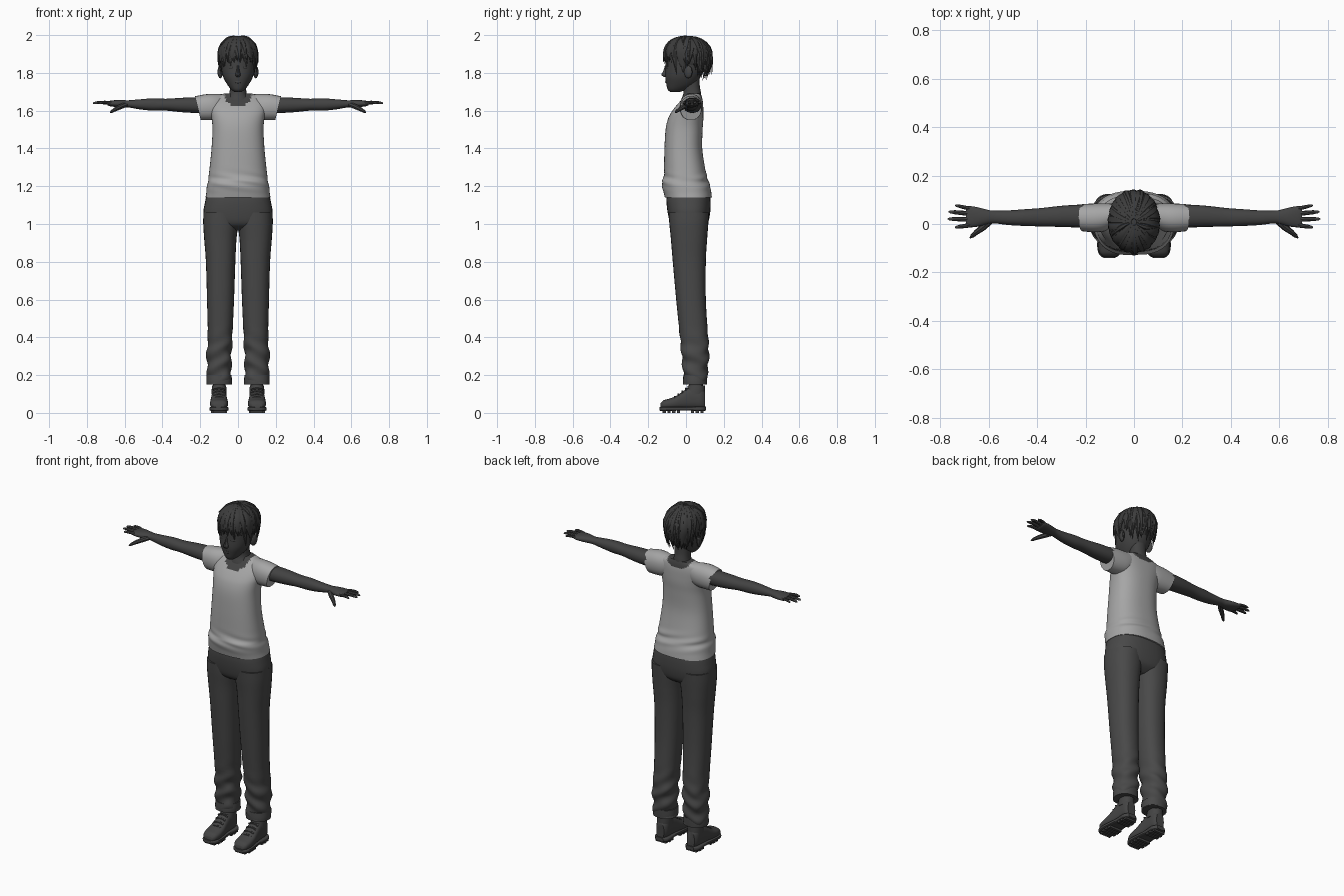
import bpy, bmesh, math, random
from mathutils import Vector

if "Cube" in bpy.data.objects:
    bpy.data.objects.remove(bpy.data.objects["Cube"])

random.seed(4)


def material(name, v):
    m = bpy.data.materials.new(name)
    m.diffuse_color = (v, v, v, 1)
    m.use_nodes = True
    m.node_tree.nodes["Principled BSDF"].inputs["Base Color"].default_value = m.diffuse_color
    return m


SKIN = material("dark_skin", 0.055)
HAIR = material("hair_charcoal", 0.045)
SHIRT = material("shirt_light_grey", 0.38)
PANTS = material("trouser_grey", 0.066)
SHOE = material("shoe_grey", 0.058)


def bridge(bm, rings):
    """Skin a list of point rings and cap both ends."""
    vs = [[bm.verts.new(p) for p in r] for r in rings]
    n = len(vs[0])
    for a, b in zip(vs, vs[1:]):
        for i in range(n):
            j = (i + 1) % n
            bm.faces.new((a[i], a[j], b[j], b[i]))
    bm.faces.new(vs[0])
    bm.faces.new(vs[-1])


def finish(name, bm, mats, mirror=False, paint=None, angle=40):
    bmesh.ops.recalc_face_normals(bm, faces=bm.faces)
    if paint:
        for f in bm.faces:
            f.material_index = paint(f.calc_center_median())
    me = bpy.data.meshes.new(name)
    bm.to_mesh(me)
    bm.free()
    ob = bpy.data.objects.new(name, me)
    bpy.context.collection.objects.link(ob)
    for m in mats:
        me.materials.append(m)
    bpy.ops.object.select_all(action='DESELECT')
    ob.select_set(True)
    bpy.context.view_layer.objects.active = ob
    bpy.ops.object.shade_smooth_by_angle(angle=math.radians(angle))
    if mirror:
        ob.modifiers.new("mirror", 'MIRROR').use_mirror_merge = False
    return ob


def spline(rows, sub):
    """Catmull-Rom resampling of section rows."""
    out = []
    for i in range(len(rows) - 1):
        p = [rows[max(0, min(len(rows) - 1, i + k))] for k in (-1, 0, 1, 2)]
        for s in range(sub):
            t = s / sub
            out.append([0.5 * (2 * b + (c - a) * t + (2 * a - 5 * b + 4 * c - d) * t * t
                               + (3 * b - a - 3 * c + d) * t ** 3) for a, b, c, d in zip(*p)])
    return out + [list(rows[-1])]


def loft(name, rows, mats, axis='z', n=24, sub=4, e=2.2, mirror=False, tweak=None, paint=None):
    """Rows are (position, low a, high a, low b, high b) along the axis."""
    rings = []
    for t, a0, a1, b0, b1 in spline(rows, sub):
        ring = []
        for k in range(n):
            c, s = math.cos(2 * math.pi * k / n), math.sin(2 * math.pi * k / n)
            a = (a0 + a1) / 2 + (a1 - a0) / 2 * math.copysign(abs(c) ** (2 / e), c)
            b = (b0 + b1) / 2 + (b1 - b0) / 2 * math.copysign(abs(s) ** (2 / e), s)
            p = Vector({'z': (a, b, t), 'x': (t, a, b), 'y': (a, t, b)}[axis])
            ring.append(tweak(p) if tweak else p)
        rings.append(ring)
    bm = bmesh.new()
    bridge(bm, rings)
    return finish(name, bm, mats, mirror, paint)


def tube(bm, pts, widths, thicks, normals, n=6):
    """Tapered strip or finger along a path."""
    pts = [Vector(p) for p in pts]
    rings = []
    for i, p in enumerate(pts):
        d = (pts[min(i + 1, len(pts) - 1)] - pts[max(i - 1, 0)]).normalized()
        side = d.cross(Vector(normals[i])).normalized()
        up = side.cross(d)
        rings.append([p + side * widths[i] * math.cos(2 * math.pi * k / n)
                      + up * thicks[i] * math.sin(2 * math.pi * k / n) for k in range(n)])
    bridge(bm, rings)


def sym(rows):
    return [(z, -x, x, a, b) for z, x, a, b in rows]


# --- shirt with open neckline ---
def neckline(c):
    depth = 0.075 if c.y < 0.03 else 0.045
    return int((c.x / 0.074) ** 2 + ((c.z - 1.695) / depth) ** 2 < 1)


def shirt_folds(p):
    f = 0.003 * math.exp(-((p.z - 1.23) / 0.04) ** 2)
    return p + Vector((0, f * math.sin(p.z * 120 + p.x * 25), 0))


loft("shirt_body", sym([
    (1.14, .172, -.112, .137), (1.165, .168, -.118, .134), (1.20, .165, -.127, .128),
    (1.225, .158, -.127, .118), (1.25, .156, -.117, .112), (1.30, .15, -.116, .10),
    (1.40, .14, -.114, .086), (1.50, .135, -.108, .088), (1.56, .14, -.094, .092),
    (1.60, .148, -.072, .092), (1.64, .15, -.04, .09), (1.67, .13, -.01, .085),
    (1.69, .075, .005, .078)]), [SHIRT, SKIN], n=64, sub=5, e=2.4,
    tweak=shirt_folds, paint=neckline)
loft("shirt_sleeve", [
    (.065, .01, .08, 1.60, 1.686), (.12, -.025, .085, 1.56, 1.688),
    (.17, -.034, .085, 1.55, 1.687), (.228, -.03, .082, 1.55, 1.676)],
    [SHIRT], 'x', mirror=True,
    tweak=lambda p: p - Vector((max(0, 1.675 - p.z) * 0.25, 0, 0)))

# --- trousers ---
def leg_folds(p):
    f = 0.0045 * max(0, min(1, (0.48 - p.z) / 0.15))
    return p + Vector((f * math.sin(p.z * 62 + p.y * 30), f * math.sin(p.z * 75 + p.x * 45), 0))


loft("trouser_hips", sym([
    (.965, .09, -.03, .07), (.985, .14, -.065, .10), (1.01, .172, -.085, .118),
    (1.06, .183, -.097, .128), (1.11, .176, -.103, .13), (1.145, .168, -.103, .128)]),
    [PANTS], n=32, e=2.5)
loft("trouser_leg", [
    (.153, .035, .165, -.012, .108), (.18, .036, .163, -.012, .11), (.25, .036, .164, -.018, .117),
    (.32, .034, .166, -.024, .121), (.40, .030, .160, -.032, .117), (.60, .021, .164, -.052, .105),
    (.80, .014, .170, -.070, .105), (.92, .008, .179, -.080, .112), (1.0, -.002, .184, -.088, .118),
    (1.06, -.002, .183, -.092, .122)], [PANTS], n=28, sub=8, e=2.3, mirror=True, tweak=leg_folds)
loft("trouser_cuff", [
    (.15, .033, .167, -.015, .111), (.17, .032, .168, -.016, .112), (.20, .034, .166, -.014, .113)],
    [PANTS], mirror=True)

# --- neck, head and face ---
loft("neck", sym([
    (1.60, .07, -.03, .07), (1.65, .062, -.028, .08), (1.69, .046, -.014, .08),
    (1.73, .043, -.012, .073), (1.79, .045, -.01, .072)]), [SKIN])
loft("head", sym([
    (1.70, .02, -.085, -.03), (1.712, .036, -.097, .005), (1.74, .058, -.104, .05),
    (1.78, .079, -.110, .078), (1.83, .09, -.108, .10), (1.88, .092, -.106, .11),
    (1.94, .078, -.082, .098), (1.975, .04, -.04, .06)]), [SKIN], n=32)
loft("nose", sym([
    (1.84, .005, -.112, -.09), (1.81, .009, -.121, -.09), (1.79, .014, -.131, -.09),
    (1.777, .008, -.115, -.09)]), [SKIN], n=10, e=2)
bm = bmesh.new()
tube(bm, [(x * .02, -.1055 + .006 * x * x, 1.752) for x in (-1, -.5, 0, .5, 1)],
     [.002, .006, .007, .006, .002], [.002, .004, .005, .004, .002], [(0, -1, 0)] * 5, 8)
finish("lips", bm, [SKIN])
bm = bmesh.new()
ex = [.022, .032, .042, .052, .062]
tube(bm, [(x, -.004 - .104 * math.sqrt(1 - (x / .09) ** 2), 1.826) for x in ex],
     [.001, .006, .008, .006, .001], [.001, .003, .004, .003, .001], [(.3, -1, 0)] * 5, 8)
finish("eye", bm, [HAIR], mirror=True)
bm = bmesh.new()
bmesh.ops.create_uvsphere(bm, u_segments=12, v_segments=8, radius=1)
for v in bm.verts:
    v.co = Vector((.094 + .013 * v.co.x + .006 * v.co.y, .012 + .022 * v.co.y, 1.805 + .034 * v.co.z))
finish("ear", bm, [SKIN], mirror=True)

# --- hair: scalp cap and layered locks ---
ZC, RX, RY, RZ, YC = 1.885, .102, .125, .109, .008
bm = bmesh.new()
bmesh.ops.create_uvsphere(bm, u_segments=32, v_segments=20, radius=1)
for v in bm.verts:
    v.co = Vector((RX * .97 * v.co.x, YC + RY * .96 * v.co.y, ZC + RZ * .98 * v.co.z))
low = [v for v in bm.verts if v.co.z < (1.875 if v.co.y < -.03 else 1.80)]
bmesh.ops.delete(bm, geom=low, context='VERTS')
finish("hair_cap", bm, [HAIR])


def lock(bm, phi, zend, w, lift, flick, twist, steps=9):
    q = 0.17
    total = q + ZC - zend if zend < ZC else q * math.acos((zend - ZC) / RZ) * 2 / math.pi
    back = max(0, math.sin(phi))
    pts, ns, ws, ts = [], [], [], []
    for i in range(steps + 1):
        t = i / steps
        s = 0.012 + t * (total - 0.012)
        if s < q:
            h, z = math.sin(s / q * math.pi / 2), ZC + RZ * math.cos(s / q * math.pi / 2)
        else:
            h, z = 1 - (7 + 8 * back) * (s - q) ** 2, ZC - (s - q)
        h = h * (1 + lift) + flick * t ** 4
        a = phi + twist * (t - .6)
        pts.append((RX * h * math.cos(a), YC + RY * h * math.sin(a), z + .004 * math.sin(3 * t)))
        ns.append((math.cos(a) * h, math.sin(a) * h, max(.05, (z - ZC) / RZ)))
        taper = min(1, .25 + 1.8 * t) * min(1, (1 - t) * 2.2 + .03)
        ws.append(w * taper)
        ts.append(.009 * taper + .0005)
    tube(bm, pts, ws, ts, ns)


bm = bmesh.new()
for layer in range(3):
    for k in range(22):
        phi = 2 * math.pi * (k + layer / 3) / 22
        d = abs((math.degrees(phi) + 90 + 180) % 360 - 180)  # degrees away from the face
        if d < 50:
            zend = 1.835
        elif d < 75:
            zend = 1.80
        elif d < 120:
            zend = 1.825
        else:
            zend = 1.765
        zend += random.uniform(-.012, .02) + layer * .012
        lock(bm, phi, zend, random.uniform(.019, .026), -.02 + .015 * layer,
             random.uniform(-.02, .05), random.uniform(-.35, .35))
for phi, zend in ((3.5, 1.94), (-.3, 1.95), (1.3, 1.79), (1.9, 1.79)):  # loose wisps
    lock(bm, phi, zend, .012, .02, .16, .3)
finish("hair_locks", bm, [HAIR], angle=35)

# --- arms and hands ---
loft("arm", [
    (.12, -.01, .08, 1.59, 1.668), (.22, -.014, .08, 1.588, 1.670), (.30, -.012, .075, 1.592, 1.668),
    (.38, -.01, .066, 1.60, 1.663), (.45, -.008, .061, 1.60, 1.665), (.52, -.004, .056, 1.607, 1.66),
    (.58, .003, .055, 1.617, 1.655), (.61, -.002, .06, 1.617, 1.656), (.645, -.011, .069, 1.619, 1.656),
    (.68, -.014, .074, 1.624, 1.652), (.692, -.010, .07, 1.63, 1.648)], [SKIN], 'x', mirror=True)
bm = bmesh.new()
for y, tx, ty, r in ((.062, .737, .077, .008), (.042, .765, .051, .0095),
                     (.019, .768, .021, .0095), (-.004, .738, -.014, .009)):
    path = [(.67 + (tx - .67) * t, y + (ty - y) * t, 1.638 + .006 * math.sin(3 * t)) for t in (0, .35, .7, .93, 1)]
    rad = [r * f for f in (1.1, 1, .9, .65, .25)]
    tube(bm, path, rad, rad, [(0, 0, 1)] * 5, 8)
path = [(.595, .012, 1.632), (.62, -.012, 1.622), (.65, -.034, 1.607), (.668, -.05, 1.596), (.676, -.057, 1.591)]
rad = [.014, .014, .011, .008, .003]
tube(bm, path, rad, rad, [(0, 0, 1)] * 5, 8)
finish("fingers", bm, [SKIN], mirror=True)

# --- shoes ---
loft("shoe_upper", [
    (-.135, .075, .128, .022, .05), (-.12, .06, .142, .02, .066), (-.09, .053, .148, .02, .075),
    (-.055, .054, .147, .02, .088), (-.02, .058, .143, .02, .112), (.015, .061, .14, .02, .135),
    (.05, .062, .138, .02, .143), (.08, .064, .136, .02, .138), (.10, .075, .125, .022, .115)],
    [SHOE], 'y', mirror=True, e=2.6)
loft("shoe_collar", [
    (.10, .06, .14, -.005, .10), (.125, .061, .139, .005, .10), (.145, .063, .137, .01, .10)],
    [SHOE], mirror=True)
loft("ankle", [(.12, .067, .133, .015, .09), (.2, .067, .133, .015, .09)], [SKIN], mirror=True)
loft("shoe_sole", [
    (-.14, .08, .125, .012, .03), (-.125, .058, .144, .01, .032), (-.09, .049, .152, .01, .032),
    (-.03, .054, .147, .012, .032), (.02, .058, .143, .012, .032), (.08, .055, .145, .01, .034),
    (.106, .075, .125, .012, .034)], [SHOE], 'y', mirror=True, e=5)
bm = bmesh.new()
for y, w in ((-.115, .065), (-.09, .084), (-.065, .084), (-.04, .08), (.035, .076), (.06, .078), (.085, .068)):
    lug = bmesh.ops.create_cube(bm, size=1)["verts"]
    for v in lug:
        v.co = Vector((.1 + v.co.x * w, y + v.co.y * .017, .01 + v.co.z * .02))
finish("sole_lug", bm, [SHOE], mirror=True)
bm = bmesh.new()
for y, z in ((-.06, .086), (-.04, .10), (-.02, .115), (0, .13)):
    tube(bm, [(.1 + x, y, z - 9 * x * x) for x in (-.03, -.015, 0, .015, .03)],
         [.005] * 5, [.004] * 5, [(0, -.6, 1)] * 5)
finish("shoe_lace", bm, [SHOE], mirror=True)
